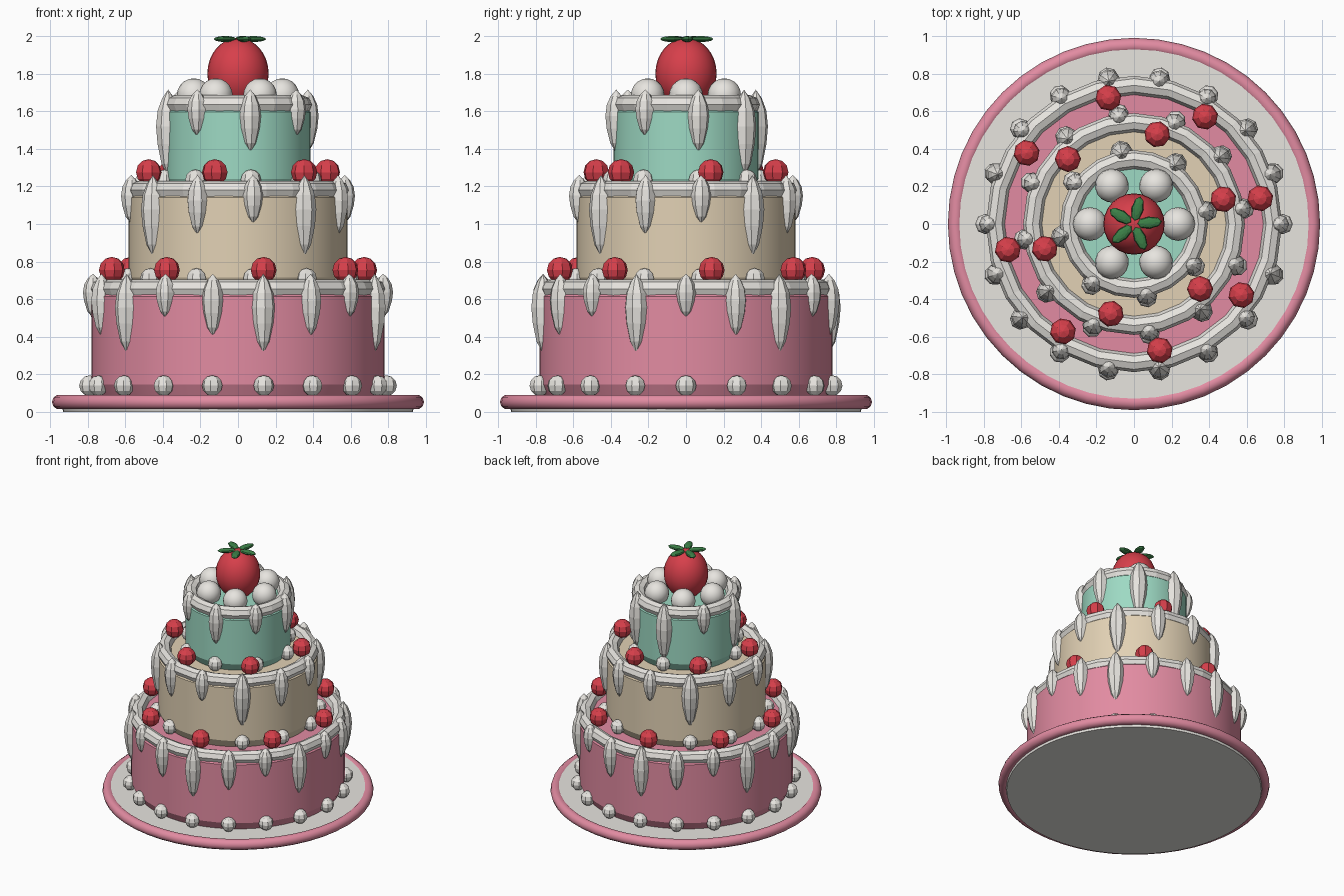
import bpy
import bmesh
import math
from mathutils import Matrix, Vector

cube = bpy.data.objects.get("Cube")
if cube:
    bpy.data.objects.remove(cube, do_unlink=True)


def material(name, rgb):
    m = bpy.data.materials.new(name)
    m.use_nodes = True
    m.diffuse_color = (*rgb, 1)
    m.node_tree.nodes["Principled BSDF"].inputs["Base Color"].default_value = (*rgb, 1)
    return m


PINK = material("pink icing", (0.76, 0.26, 0.36))
CREAM = material("cream icing", (0.76, 0.64, 0.46))
TEAL = material("mint icing", (0.34, 0.70, 0.55))
WHITE = material("white frosting", (0.80, 0.78, 0.74))
RED = material("berry red", (0.68, 0.05, 0.07))
GREEN = material("leaf green", (0.045, 0.22, 0.065))


def finish(name, bm, mat, smooth=None):
    """Turn a bmesh into an object, optionally smooth below an angle."""
    bmesh.ops.recalc_face_normals(bm, faces=bm.faces)
    mesh = bpy.data.meshes.new(name)
    bm.to_mesh(mesh)
    bm.free()
    mesh.materials.append(mat)
    obj = bpy.data.objects.new(name, mesh)
    bpy.context.collection.objects.link(obj)
    if smooth:
        bpy.ops.object.select_all(action="DESELECT")
        obj.select_set(True)
        bpy.context.view_layer.objects.active = obj
        bpy.ops.object.shade_smooth_by_angle(angle=math.radians(smooth))
    return obj


def lathe(bm, profile, sides, origin=(0, 0, 0), turn=0, closed=False):
    """Revolve (radius, z) points about a vertical axis through origin."""
    rings = []
    for r, z in profile:
        count = sides if r > 0 else 1
        rings.append([bm.verts.new(Vector(origin) + Vector((
            r * math.cos(turn + math.tau * i / sides),
            r * math.sin(turn + math.tau * i / sides), z))) for i in range(count)])
    pairs = list(zip(rings, rings[1:]))
    if closed:
        pairs.append((rings[-1], rings[0]))
    for a, b in pairs:
        for i in range(sides):
            j = (i + 1) % sides
            quad = [a[i % len(a)], a[j % len(a)], b[j % len(b)], b[i % len(b)]]
            bm.faces.new(list(dict.fromkeys(quad)))


def ring(name, major, minor, z, sides, section, mat, smooth=None):
    bm = bmesh.new()
    circle = [(major + minor * math.cos(math.tau * i / section),
               z + minor * math.sin(math.tau * i / section)) for i in range(section)]
    lathe(bm, circle, sides, closed=True)
    return finish(name, bm, mat, smooth)


def around(count, radius, z, phase):
    """Evenly spaced points on a circle, with their angles."""
    for i in range(count):
        a = math.radians(phase) + math.tau * i / count
        yield i, a, (radius * math.cos(a), radius * math.sin(a), z)


def balls(name, count, radius, z, phase, size, mat, sides=8, rows=6, smooth=None):
    bm = bmesh.new()
    for _, a, p in around(count, radius, z, phase):
        bmesh.ops.create_uvsphere(bm, u_segments=sides, v_segments=rows, radius=size,
                                  matrix=Matrix.Translation(p) @ Matrix.Rotation(a, 4, "Z"))
    return finish(name, bm, mat, smooth)


# Drip silhouette: (share of width, share of length from the top)
DRIP = [(0, 0), (0.5, 0.1), (0.87, 0.24), (1, 0.42), (0.88, 0.62), (0.55, 0.85), (0, 1)]


def drips(name, radius, top, phase, bottoms, count):
    bm = bmesh.new()
    for i, a, p in around(count, radius, 0, phase):
        end = bottoms[i % len(bottoms)]
        length = top - end
        width = 0.04 + 0.055 * length
        lathe(bm, [(width * w, top - length * t) for w, t in DRIP], 8, p, a)
    return finish(name, bm, WHITE)


# Plate with a rounded rim
bm = bmesh.new()
lathe(bm, [(0, 0), (0.93, 0), (0.95, 0.085), (0, 0.085)], 64)
finish("plate", bm, WHITE, 30)
ring("plate_rim", 0.95, 0.04, 0.053, 48, 10, PINK, 50)

# Tiers: name, colour, radius, base, top, count, phase, drip bottoms
TIERS = [
    ("bottom", PINK, 0.78, 0.085, 0.655, 18, 0,
     [0.5, 0.4, 0.31, 0.5, 0.4, 0.31, 0.4, 0.5, 0.31]),
    ("middle", CREAM, 0.582, 0.655, 1.18, 12, 8, [1.0, 0.825, 0.94]),
    ("top", TEAL, 0.385, 1.18, 1.635, 8, 10,
     [1.38, 1.25, 1.25, 1.465, 1.25, 1.465, 1.38, 1.465]),
]
for name, mat, r, base, top, count, phase, bottoms in TIERS:
    # Cake body with chamfered edges
    bm = bmesh.new()
    lathe(bm, [(0, base), (r - 0.03, base), (r, base + 0.06), (r, top - 0.04),
               (r - 0.04, top), (0, top)], 64)
    finish(name + "_tier", bm, mat, 25)
    # Frosting ring, drips and the beads round the foot
    ring(name + "_frosting_ring", r - 0.042, 0.05, top, 24, 8, WHITE)
    drips(name + "_drips", r - 0.008, top + 0.08, phase, bottoms, count)
    balls(name + "_beads", count, r + 0.01, base + 0.055, phase, 0.055, WHITE)

# Small berries on the two lower ledges
balls("bottom_berries", 8, 0.685, 0.755, 11.5, 0.07, RED)
balls("middle_berries", 6, 0.493, 1.275, 15.5, 0.07, RED)

# Cream dollops round the crown
balls("cream_dollops", 6, 0.235, 1.685, 0, 0.09, WHITE, 16, 10, 40)

# Large berry
bm = bmesh.new()
bmesh.ops.create_uvsphere(bm, u_segments=24, v_segments=16, radius=1,
                          matrix=Matrix.Translation((0, 0, 1.80)) @ Matrix.Diagonal((0.163, 0.163, 0.19, 1)))
finish("large_berry", bm, RED, 40)

# Leaves on the berry
bm = bmesh.new()
for _, a, p in around(5, 0.082, 1.984, 5):
    bmesh.ops.create_uvsphere(bm, u_segments=8, v_segments=6, radius=1,
                              matrix=Matrix.Translation(p) @ Matrix.Rotation(a, 4, "Z")
                              @ Matrix.Diagonal((0.068, 0.032, 0.016, 1)))
finish("berry_leaves", bm, GREEN)
